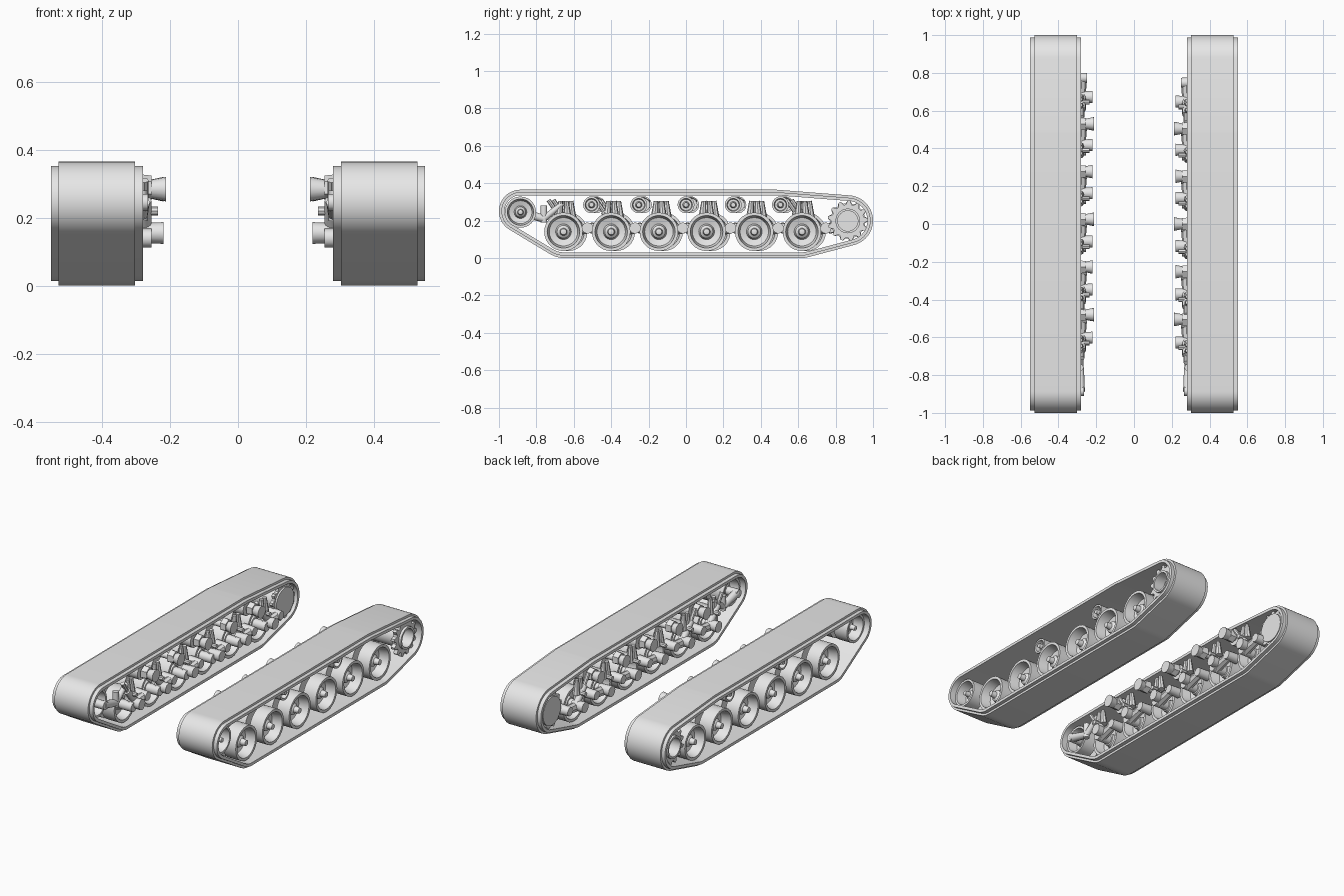
import bpy, bmesh
from math import sin, cos, pi, radians
from mathutils import Vector
from mathutils.geometry import convex_hull_2d

cube = bpy.data.objects.get("Cube")
if cube:
    bpy.data.objects.remove(cube, do_unlink=True)

GREY = (0.8, 0.8, 0.8, 1)
metal = bpy.data.materials.new("plain grey")
metal.use_nodes = True
metal.diffuse_color = GREY
metal.node_tree.nodes["Principled BSDF"].inputs["Base Color"].default_value = GREY


def finish(bm, name):
    bmesh.ops.remove_doubles(bm, verts=bm.verts, dist=1e-5)
    bmesh.ops.recalc_face_normals(bm, faces=bm.faces)
    mesh = bpy.data.meshes.new(name)
    bm.to_mesh(mesh)
    bm.free()
    mesh.materials.append(metal)
    obj = bpy.data.objects.new(name, mesh)
    bpy.context.collection.objects.link(obj)
    bpy.ops.object.select_all(action="DESELECT")
    obj.select_set(True)
    bpy.context.view_layer.objects.active = obj
    bpy.ops.object.shade_smooth_by_angle(angle=radians(32))
    return obj


def lathe(name, side, y, z, profile, segs=24):
    """Spin an (x, radius) profile around an axle parallel to x."""
    bm = bmesh.new()
    verts = [bm.verts.new((side * x, y, z + r)) for x, r in profile]
    edges = [bm.edges.new(p) for p in zip(verts, verts[1:])]
    bmesh.ops.spin(bm, geom=verts + edges, cent=(0, y, z), axis=(1, 0, 0),
                   angle=2 * pi, steps=segs)
    return finish(bm, name)


def ring(name, side, outer, inner, x0, x1):
    """Closed band between two (y, z) loops, from x0 to x1."""
    bm = bmesh.new()
    loops = [[bm.verts.new((side * x, *p)) for p in pts]
             for x, pts in ((x0, outer), (x1, outer), (x1, inner), (x0, inner))]
    n = len(outer)
    for a, b in zip(loops, loops[1:] + loops[:1]):
        for i in range(n):
            j = (i + 1) % n
            bm.faces.new((a[i], a[j], b[j], b[i]))
    return finish(bm, name)


def rod(name, side, a, b, r0, r1, segs=12):
    """Tapered round bar between two points."""
    a, b = (Vector((side * p[0], p[1], p[2])) for p in (a, b))
    bm = bmesh.new()
    bmesh.ops.create_cone(bm, cap_ends=True, segments=segs, radius1=r0,
                          radius2=r1, depth=(b - a).length)
    bm.transform((b - a).to_track_quat("Z", "Y").to_matrix().to_4x4())
    bmesh.ops.translate(bm, verts=bm.verts, vec=(a + b) / 2)
    return finish(bm, name)


def circle(y, z, r, n):
    return [(y + r * cos(2 * pi * i / n), z + r * sin(2 * pi * i / n)) for i in range(n)]


def gear(y, z, r_root, r_tip, teeth):
    pts = []
    for i in range(teeth * 4):
        a = 2 * pi * i / (teeth * 4)
        r = r_tip if i % 4 in (0, 1) else r_root
        pts.append((y + r * cos(a), z + r * sin(a)))
    return pts


# Track path: hull around the idler, road wheels, sprocket and top run
GUIDES = [(-0.885, 0.25, 0.115), (-0.655, 0.135, 0.135),
          (0.62, 0.135, 0.135), (0.865, 0.2, 0.135), (0.48, 0.23, 0.135)]
ANGLES = [2 * pi * i / 48 for i in range(48)]


def path(inset):
    return [(y + (r - inset) * cos(a), z + (r - inset) * sin(a))
            for y, z, r in GUIDES for a in ANGLES]


HULL = convex_hull_2d([Vector(p) for p in path(0)])


def loop(inset):
    pts = path(inset)
    return [pts[i] for i in HULL]


OUTER_WHEEL = [(0.43, 0), (0.43, 0.103), (0.515, 0.103), (0.515, 0.087), (0.455, 0.076),
               (0.445, 0.042), (0.475, 0.034), (0.485, 0.02), (0.515, 0.016), (0.52, 0)]
INNER_WHEEL = [(0.40, 0), (0.40, 0.103), (0.315, 0.103), (0.315, 0.087), (0.37, 0.076),
               (0.375, 0.042), (0.34, 0.034), (0.33, 0)]


def scaled(profile, k):
    return [(x, r * k) for x, r in profile]


for side, label, shift in ((1, "left", 0), (-1, "right", 0.025)):
    # Track band with a raised centre tread
    ring(label + "_track_band", side, loop(0.013), loop(0.03), 0.28, 0.55)
    ring(label + "_track_tread", side, loop(0), loop(0.014), 0.303, 0.528)

    # Idler wheel and its crank
    lathe(label + "_idler_outer", side, -0.885, 0.245, scaled(OUTER_WHEEL, 0.81))
    lathe(label + "_idler_inner", side, -0.885, 0.245, scaled(INNER_WHEEL, 0.81))
    rod(label + "_idler_axle", side, (0.265, -0.885, 0.245), (0.45, -0.885, 0.245), 0.025, 0.025)
    rod(label + "_idler_crank", side, (0.285, -0.885, 0.245), (0.285, -0.76, 0.21), 0.025, 0.02)
    rod(label + "_crank_post", side, (0.285, -0.76, 0.19), (0.285, -0.76, 0.28), 0.018, 0.018)
    rod(label + "_tension_rod", side, (0.285, -0.76, 0.21), (0.285, -0.66, 0.29), 0.018, 0.014)

    # Drive sprocket: toothed outer ring, solid toothed inner plate, drum between
    sy, sz = 0.865, 0.198
    ring(label + "_sprocket_ring", side, gear(sy, sz, 0.088, 0.108, 13),
         circle(sy, sz, 0.058, 52), 0.49, 0.515)
    ring(label + "_sprocket_plate", side, gear(sy, sz, 0.094, 0.108, 13),
         circle(sy, sz, 0.03, 52), 0.30, 0.32)
    lathe(label + "_sprocket_drum", side, sy, sz,
          [(0.29, 0), (0.29, 0.085), (0.32, 0.085), (0.33, 0.066), (0.53, 0.066),
           (0.53, 0.054), (0.46, 0.054), (0.46, 0)], 32)

    # Road wheels with suspension arms and stops
    for i in range(6):
        y = -0.655 + 0.255 * i + shift
        tag = f"{label}_wheel_{i + 1}"
        lathe(tag + "_outer", side, y, 0.14, OUTER_WHEEL, 28)
        lathe(tag + "_inner", side, y, 0.14, INNER_WHEEL, 28)
        rod(tag + "_axle", side, (0.255, y, 0.14), (0.45, y, 0.14), 0.028, 0.028)
        py = y + 0.128
        rod(tag + "_arm", side, (0.285, y, 0.14), (0.275, py, 0.16), 0.03, 0.024, 8)
        rod(tag + "_pivot", side, (0.22, py - 0.1, 0.155), (0.3, py - 0.1, 0.155), 0.032, 0.028)
        rod(tag + "_pivot_boss", side, (0.25, py, 0.16), (0.33, py, 0.16), 0.026, 0.03)
        # Pair of tapered stops above each wheel
        for d in (-0.022, 0.022):
            rod(tag + "_stop", side, (0.285, y + d, 0.215), (0.285, y + d * 0.7, 0.305),
                0.022, 0.012, 8)
        rod(tag + "_stop_pin", side, (0.235, y, 0.22), (0.29, y, 0.22), 0.013, 0.013, 8)
        # Slanted dampers on the end stations
        if i in (0, 1, 5):
            rod(tag + "_damper_body", side, (0.275, y + 0.03, 0.17), (0.275, y - 0.04, 0.25),
                0.02, 0.02)
            rod(tag + "_damper_rod", side, (0.275, y - 0.04, 0.25), (0.275, y - 0.08, 0.31),
                0.012, 0.012, 8)

    # Return rollers, staggered between the inner and outer halves of the track
    for i in range(5):
        y = -0.505 + 0.2525 * i + shift
        tag = f"{label}_return_roller_{i + 1}"
        end = 0.49 if i % 2 else 0.39
        lathe(tag, side, y, 0.284,
              [(end - 0.085, 0), (end - 0.085, 0.045), (end, 0.045), (end, 0.034),
               (end - 0.03, 0.03), (end - 0.03, 0.018), (end + 0.005, 0.012),
               (end + 0.005, 0)])
        rod(tag + "_axle", side, (0.25, y, 0.284), (end - 0.05, y, 0.284), 0.018, 0.018)
        rod(tag + "_bracket", side, (0.212 if i % 2 == 0 else 0.22, y, 0.284),
            (0.275, y, 0.284), 0.036, 0.024, 16)
        rod(tag + "_flange", side, (0.255, y, 0.288), (0.29, y, 0.288), 0.036, 0.04, 6)
